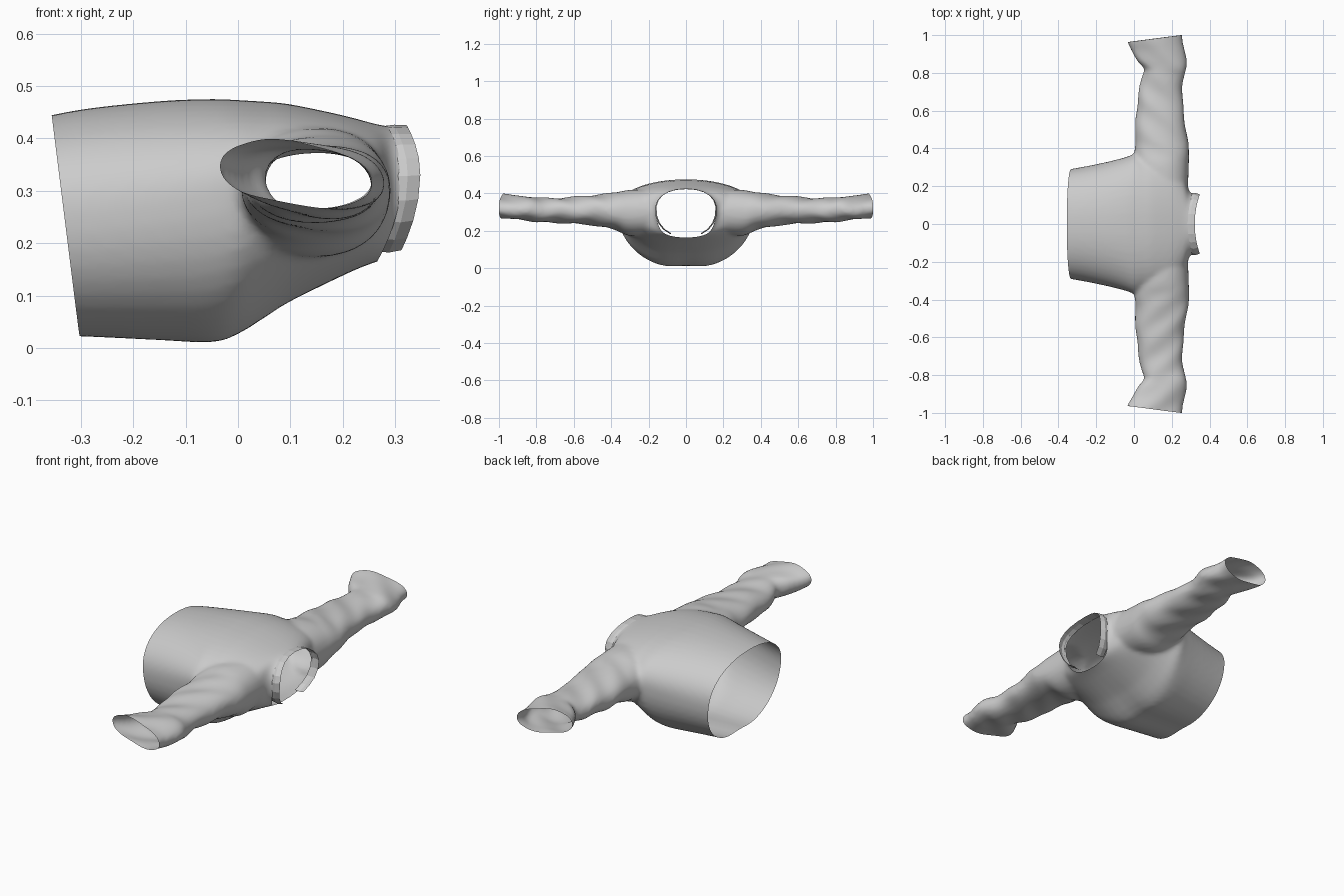
import bpy, bmesh, math
from mathutils import Vector

if "Cube" in bpy.data.objects:
    bpy.data.objects.remove(bpy.data.objects["Cube"])


def spline(rows, steps=4):
    """Catmull-Rom interpolation of section rows."""
    out = []
    for i in range(len(rows) - 1):
        a, b, c, d = (rows[max(0, min(len(rows) - 1, i + k))] for k in (-1, 0, 1, 2))
        for s in range(steps):
            t = s / steps
            out.append([0.5 * (2 * q + (r - p) * t + (2 * p - 5 * q + 4 * r - w) * t * t
                               + (3 * q - p - 3 * r + w) * t ** 3)
                        for p, q, r, w in zip(a, b, c, d)])
    return out + [list(rows[-1])]


def power(v, n):
    return math.copysign(abs(v) ** (2 / n), v)


def loft(bm, rings):
    """Closed tube with end caps through rings of points."""
    vs = [[bm.verts.new(p) for p in r] for r in rings]
    n = len(vs[0])
    for a, b in zip(vs, vs[1:]):
        for i in range(n):
            j = (i + 1) % n
            bm.faces.new((a[i], a[j], b[j], b[i]))
    bm.faces.new(vs[0])
    bm.faces.new(vs[-1])


def neck_x(z):
    """Curved line where the neck opening is cut."""
    return 0.312 - (3.0 if z > 0.33 else 1.7) * (z - 0.33) ** 2


ANGLES = [2 * math.pi * i / 48 for i in range(48)]

# Torso sections along x: x, half width, bottom, top, widest height
TORSO = [(-.42, .28, .012, .43, .26), (-.30, .297, .010, .455, .26), (-.15, .327, .003, .471, .28),
         (-.05, .352, -.001, .475, .30), (0, .367, .016, .473, .31), (.05, .36, .050, .470, .315),
         (.10, .355, .085, .465, .32), (.20, .33, .138, .444, .32), (.26, .26, .163, .428, .315),
         (.285, .19, .168, .423, .315), (.31, .16, .170, .422, .315), (.40, .157, .172, .422, .315)]
# Sleeve sections along y: y, x min, x max, bottom, top, tilt
SLEEVE = [(.12, .08, .285, .20, .41, 0), (.22, .03, .287, .18, .42, 0), (.31, .0, .29, .175, .418, 0),
          (.38, .002, .291, .205, .405, 0), (.50, .008, .277, .230, .39, 0),
          (.60, .012, .262, .238, .382, 0), (.70, .025, .257, .243, .374, 0),
          (.79, .045, .268, .247, .378, -.02), (.82, .052, .274, .25, .382, -.04),
          (.86, .018, .278, .257, .385, -.07), (.92, -.012, .272, .264, .388, -.1),
          (.97, -.036, .26, .272, .393, -.13), (1.06, -.05, .25, .275, .395, -.13)]

bm = bmesh.new()
rings = []
for x, w, lo, hi, mid in spline(TORSO):
    rings.append([(x, w * power(math.cos(a), 2.2),
                   mid + (hi - mid if math.sin(a) > 0 else mid - lo) * power(math.sin(a), 2.2))
                  for a in ANGLES])
loft(bm, rings)
for side in (1, -1):
    rings = []
    for y, x0, x1, lo, hi, tilt in spline(SLEEVE):
        cx, cz, rx, rz = (x0 + x1) / 2, (lo + hi) / 2, (x1 - x0) / 2, (hi - lo) / 2
        rings.append([(cx + rx * power(math.cos(a), 2.2), side * y,
                       cz + rz * power(math.sin(a), 2.2) + tilt * rx * math.cos(a)) for a in ANGLES])
    loft(bm, rings)
bmesh.ops.recalc_face_normals(bm, faces=bm.faces)
me = bpy.data.meshes.new("shirt_body")
bm.to_mesh(me)
bm.free()
body = bpy.data.objects.new("shirt_body", me)
bpy.context.collection.objects.link(body)

# Fuse torso and sleeves into one cloth surface
rm = body.modifiers.new("fuse", 'REMESH')
rm.mode = 'VOXEL'
rm.voxel_size = 0.011
sm = body.modifiers.new("soften", 'SMOOTH')
sm.factor = 0.5
sm.iterations = 8
bpy.context.view_layer.objects.active = body
body.select_set(True)
for m in ("fuse", "soften"):
    bpy.ops.object.modifier_apply(modifier=m)

bm = bmesh.new()
bm.from_mesh(body.data)


def cut(co, no):
    bmesh.ops.bisect_plane(bm, geom=bm.verts[:] + bm.edges[:] + bm.faces[:],
                           plane_co=co, plane_no=no, clear_outer=True)


# Open the hem, cuffs and curved neckline
cut((-.30, 0, 0), Vector((-1, 0, -.125)).normalized())
for side in (1, -1):
    cut((.25, side, 0), Vector((-.13, side, 0)).normalized())
for v in bm.verts:
    v.co.x += .312 - neck_x(v.co.z)
cut((.312, 0, 0), (1, 0, 0))
for v in bm.verts:
    v.co.x -= .312 - neck_x(v.co.z)

# Chest valley and soft cloth folds
for v in bm.verts:
    x, y, z = v.co
    if z < .2:
        v.co.z += .014 * math.exp(-(y / .09) ** 2) * (1 - z / .2) * min(1, max(0, (.2 - x) / .2))
    fold = min(1, max(0, (abs(y) - .33) / .1))
    v.co.z += .003 * fold * math.sin(38 * abs(y) + 30 * x)
    v.co.x += .003 * fold * math.sin(30 * y + 25 * z)
for f in bm.faces:
    f.smooth = True
bm.to_mesh(body.data)
bm.free()

# Collar: faceted band around the neck, open at the front
bm = bmesh.new()
N = 18
prev = None
for i in range(N + 1):
    a = math.radians(-62 + 304 * i / N)
    y, s = .158 * power(math.cos(a), 2.2), math.sin(a)
    z = .315 + (.108 if s > 0 else .146) * power(s, 2.2)
    x = neck_x(z)
    pair = [bm.verts.new((x - .012, y * 1.03, z)), bm.verts.new((x + .012, y * 1.05, z + .003 * s)),
            bm.verts.new((x + .036, y * 1.0, z + .002))]
    if prev:
        for k in (0, 1):
            bm.faces.new((prev[k], pair[k], pair[k + 1], prev[k + 1]))
    prev = pair
bmesh.ops.recalc_face_normals(bm, faces=bm.faces)
me = bpy.data.meshes.new("collar")
bm.to_mesh(me)
bm.free()
bpy.context.collection.objects.link(bpy.data.objects.new("collar", me))
